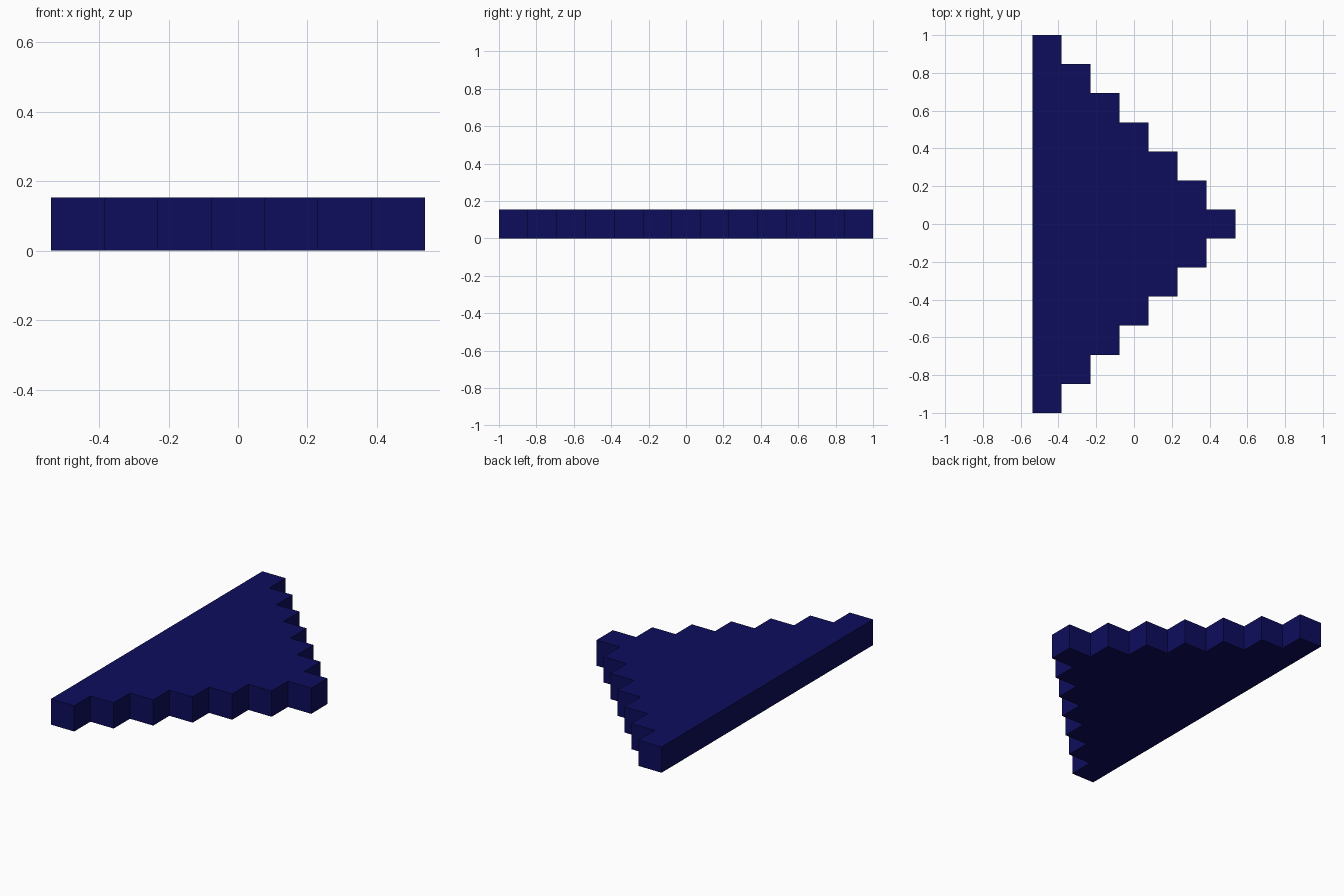
import bpy
import bmesh

if "Cube" in bpy.data.objects:
    bpy.data.objects.remove(bpy.data.objects["Cube"])

U = 2 / 13      # one step
STEPS = 7

# Navy finish
navy = bpy.data.materials.new("navy blue")
navy.diffuse_color = (0.004, 0.004, 0.11, 1)
navy.use_nodes = True
navy.node_tree.nodes["Principled BSDF"].inputs["Base Color"].default_value = navy.diffuse_color

# Stepped half outline, from the tip to the wide back edge
half = []
for i in range(STEPS):
    x = (STEPS / 2 - i) * U
    y = (i + 0.5) * U
    half += [(x, y), (x - U, y)]

# Mirror across y = 0 and close the outline
outline = half + [(x, -y) for x, y in reversed(half)]

# Extrude the outline into a slab one step thick
bm = bmesh.new()
base = bm.faces.new([bm.verts.new((x, y, 0)) for x, y in outline])
ext = bmesh.ops.extrude_face_region(bm, geom=[base], use_keep_orig=True)
top = [v for v in ext["geom"] if isinstance(v, bmesh.types.BMVert)]
bmesh.ops.translate(bm, verts=top, vec=(0, 0, U))
bmesh.ops.recalc_face_normals(bm, faces=bm.faces)

mesh = bpy.data.meshes.new("stepped_wedge")
bm.to_mesh(mesh)
bm.free()
mesh.materials.append(navy)
bpy.context.collection.objects.link(bpy.data.objects.new("stepped_wedge", mesh))
